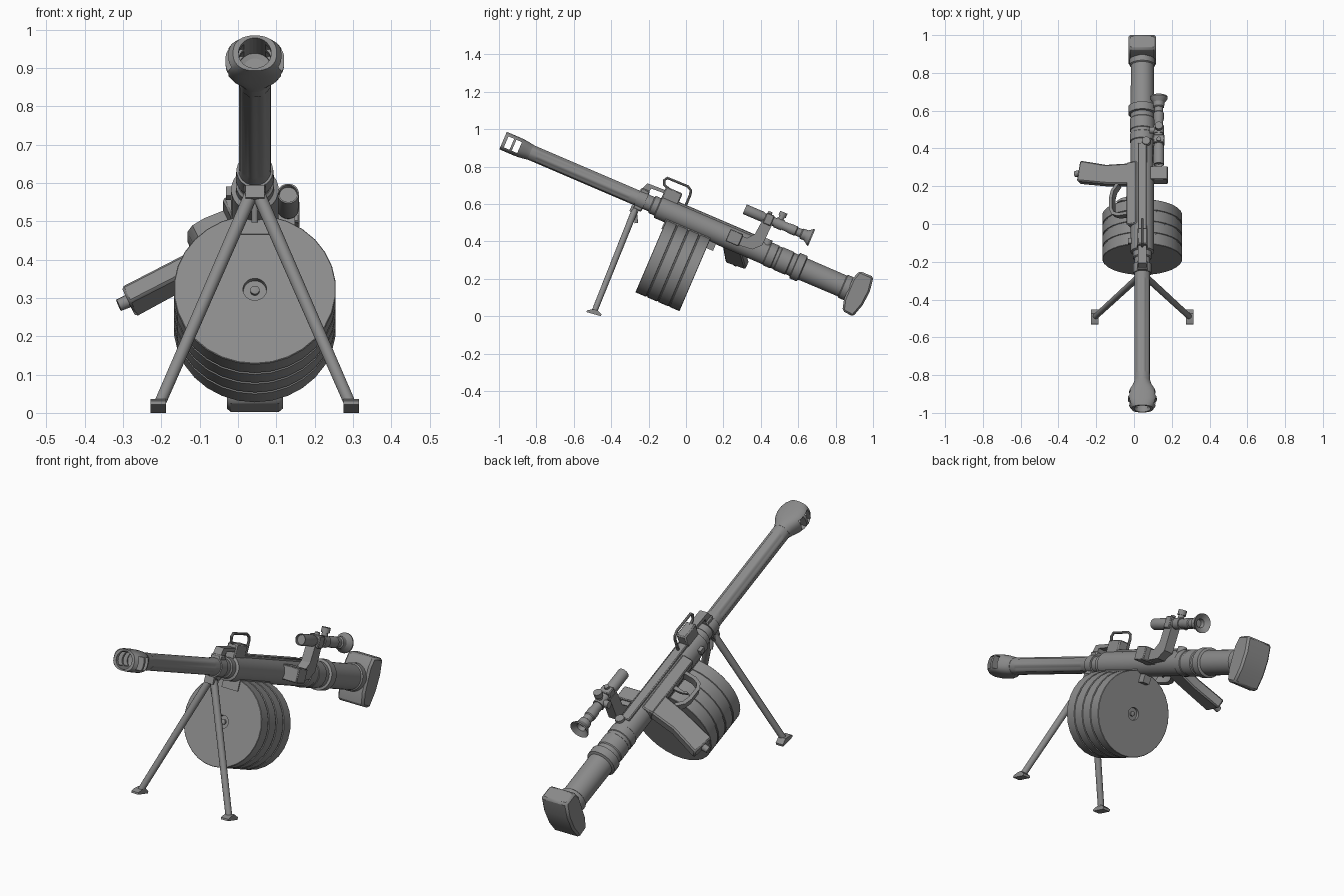
import bpy, bmesh
from math import sin, cos, pi, radians, copysign
from mathutils import Matrix, Vector

if "Cube" in bpy.data.objects:
    bpy.data.objects.remove(bpy.data.objects["Cube"])

# Gun frame: local y runs from muzzle to butt, z is up from the bore line
GUN = Matrix.Translation((0.044, 0, 0.52)) @ Matrix.Rotation(radians(-23.2), 4, 'X')
# Grip frame: the gun frame rolled so that -z points out along the grip
GRIP = GUN @ Matrix.Translation((0, 0, 0.04)) @ Matrix.Rotation(radians(66.4), 4, 'Y')
WORLD = Matrix.Identity(4)
STEEL = bpy.data.materials.new("dark_steel")
STEEL.diffuse_color = (0.26, 0.26, 0.26, 1)
STEEL.use_nodes = True
STEEL.node_tree.nodes["Principled BSDF"].inputs["Base Color"].default_value = STEEL.diffuse_color


def loft(name, rings, frame=GUN):
    """Skin a list of equal point rings and cap both ends."""
    bm = bmesh.new()
    vs = [[bm.verts.new(frame @ Vector(p)) for p in ring] for ring in rings]
    n = len(vs[0])
    for a, b in zip(vs, vs[1:]):
        for i in range(n):
            j = (i + 1) % n
            bm.faces.new((a[i], a[j], b[j], b[i]))
    bm.faces.new(vs[0][::-1])
    bm.faces.new(vs[-1])
    bmesh.ops.recalc_face_normals(bm, faces=bm.faces)
    me = bpy.data.meshes.new(name)
    bm.to_mesh(me)
    bm.free()
    me.materials.append(STEEL)
    ob = bpy.data.objects.new(name, me)
    bpy.context.collection.objects.link(ob)
    return ob


def oval(u, rx, rz, n, x=0, z=0, power=1):
    """Ring of points; a power below 1 squares off the oval."""
    ang = [2 * pi * (i + .5) / n for i in range(n)]
    f = lambda t: copysign(abs(t) ** power, t)
    return [(x + rx * f(cos(a)), u, z + rz * f(sin(a))) for a in ang]


def lathe(name, profile, x=0, z=0, n=28, frame=GUN):
    """Turn (position, radius) pairs about the long axis."""
    return loft(name, [oval(u, r, r, n, x, z) for u, r in profile], frame)


def prism(name, pts, x0, x1, frame=GUN, bevel=0):
    """Extrude a side profile of (y, z) points across x."""
    ob = loft(name, [[(x, u, v) for u, v in pts] for x in (x0, x1)], frame)
    if bevel:
        m = ob.modifiers.new("bevel", 'BEVEL')
        m.width, m.segments = bevel, 1
    return ob


def box(name, x0, x1, u0, u1, v0, v1, frame=GUN, bevel=0):
    return prism(name, [(u0, v0), (u1, v0), (u1, v1), (u0, v1)], x0, x1, frame, bevel)


def rod(name, a, b, r0, r1, n=14, frame=GUN):
    """Straight tapered rod between two points."""
    a, b = Vector(a), Vector(b)
    f = Matrix.Translation(a) @ (b - a).to_track_quat('Y', 'Z').to_matrix().to_4x4()
    return lathe(name, [(0, r0), ((b - a).length, r1)], n=n, frame=frame @ f)


def wire(name, pts, r, frame):
    """Bent round wire along a path."""
    cu = bpy.data.curves.new(name, 'CURVE')
    cu.dimensions, cu.bevel_depth, cu.bevel_resolution = '3D', r, 2
    cu.use_fill_caps = True
    sp = cu.splines.new('POLY')
    sp.points.add(len(pts) - 1)
    for p, (u, v) in zip(sp.points, pts):
        p.co = (*(frame @ Vector((0, u, v))), 1)
    tmp = bpy.data.objects.new(name + "_path", cu)
    me = bpy.data.meshes.new_from_object(tmp)
    bpy.data.objects.remove(tmp)
    me.materials.clear()
    me.materials.append(STEEL)
    ob = bpy.data.objects.new(name, me)
    bpy.context.collection.objects.link(ob)


# Fluted barrel
def barrel_ring(u, depth):
    ring = []
    for i in range(32):
        r = 0.042 - (depth if i % 4 in (0, 1) else 0)
        a = 2 * pi * (i + .5) / 32
        ring.append((r * cos(a), u, r * sin(a)))
    return ring


loft("barrel", [barrel_ring(u, d) for u, d in
                ((-.95, 0), (-.87, 0), (-.86, .004), (-.33, .004), (-.32, 0), (-.15, 0))])

# Muzzle brake, hollowed out, with two windows through the sides
brake = loft("muzzle_brake", [oval(u, rx, rz, 40, power=p) for u, rx, rz, p in
                              ((-.905, .043, .043, 1), (-.925, .049, .046, .9), (-.955, .066, .05, .75),
                               (-.985, .076, .051, .7), (-1.02, .077, .051, .7), (-1.045, .07, .051, .75),
                               (-1.064, .057, .05, .85))])
cutters = [lathe("bore_cutter", [(-1.1, .043), (-.962, .043), (-.958, .03)]),
           box("window_cutter_1", -.1, .1, -1.046, -1.013, -.032, .032),
           box("window_cutter_2", -.1, .1, -1.0, -.968, -.032, .032)]
for c in cutters:
    m = brake.modifiers.new("cut", 'BOOLEAN')
    m.operation, m.object, m.solver = 'DIFFERENCE', c, 'EXACT'
    c.hide_render = True
    c.hide_set(True)

# Receiver tube with its collars and rings
lathe("receiver_tube", [(-.2, .044), (-.195, .05), (-.165, .05), (-.16, .062), (.47, .062), (.473, .066),
                        (.515, .066), (.518, .063), (.535, .063), (.538, .066), (.6, .066), (.605, .062),
                        (.63, .062), (.633, .074), (.675, .074), (.68, .062), (.91, .061), (.915, .067),
                        (.97, .067)], n=32)
box("top_rail", -.024, .024, -.15, .44, .03, .069, bevel=.004)
rod("rail_end_knob", (.02, .45, .04), (.02, .45, .075), .025, .022)
box("magazine_well", -.045, .045, -.1, .16, -.1, -.01)
box("magazine_catch", -.02, .02, .15, .2, -.1, -.04)
box("ejector_block", -.075, -.03, -.12, -.09, .0, .025)

# Butt pad
prism("butt_pad", [(.962, -.122), (1.026, -.128), (1.05, -.05), (1.056, .03), (1.044, .11), (.963, .11),
                   (.945, .06), (.945, -.06)], -.073, .073, bevel=.01)

# Drum magazine with raised bands and a recessed hub at each end
R = .212
drum = [(-.08, .008), (-.08, .03), (-.094, .031), (-.094, R - .002), (-.092, R)]
for g in (-.03, .035, .1):
    drum += [(g - .005, R), (g - .003, R - .004), (g + .003, R - .004), (g + .005, R)]
drum += [(.16, R), (.162, R - .002), (.162, .031), (.148, .03), (.148, .008)]
lathe("drum_magazine", drum, z=-.255, n=30)
lathe("drum_spindle", [(-.092, .006), (-.09, .012), (.158, .012), (.16, .006)], z=-.255, n=12)

# Gas block, front strap and bipod hinge
box("gas_block", -.028, .028, -.285, -.235, -.06, .06, bevel=.006)
lathe("gas_block_collar", [(-.285, .048), (-.235, .05)], n=24)
prism("front_strap", [(-.285, .04), (-.265, .094), (-.165, .098), (-.165, .08), (-.235, .076), (-.24, .04)],
      -.022, .022)
box("bipod_hinge", -.025, .025, -.295, -.25, -.08, -.045)
rod("hinge_pin", (0, -.265, -.07), (0, -.235, -.125), .009, .009)

# Bipod legs and feet
for side, s in (("left", -1), ("right", 1)):
    rod(side + "_leg", (.044 + s * .01, -.272, .57), (.044 + s * .248, -.49, .025), .018, .0155, frame=WORLD)
    x = .044 + s * .252
    prism(side + "_foot", [(-.532, .022), (-.455, 0), (-.452, .011), (-.475, .034), (-.505, .036), (-.53, .031)],
          x - .02, x + .02, WORLD)

# Carry handle and its base
box("handle_base", -.027, .027, -.165, -.07, .04, .118, bevel=.006)
wire("carry_handle", [(-.15, .112), (-.18, .122), (-.188, .145), (-.178, .162), (-.06, .164), (-.038, .152),
                      (-.03, .13), (-.03, .05)], .007, GUN)

# Grip, trigger housing, trigger and strap-shaped guard
box("trigger_housing", -.03, .03, -.02, .34, -.08, -.02, GRIP, .006)
prism("grip", [(.215, -.06), (.335, -.06), (.35, -.2), (.4, -.35), (.285, -.37), (.24, -.2)],
      -.026, .026, GRIP, .007)
rod("grip_cap", (0, .335, -.35), (0, .338, -.388), .018, .016, frame=GRIP)
outer = [(.045, -.07), (.045, -.135), (.06, -.168), (.09, -.182), (.16, -.182), (.2, -.172), (.24, -.14)]
inner = [(.225, -.13), (.192, -.156), (.155, -.165), (.095, -.165), (.073, -.155), (.062, -.13), (.062, -.07)]
prism("trigger_guard", outer + inner, -.022, .022, GRIP)
prism("trigger", [(.13, -.07), (.155, -.07), (.15, -.12), (.135, -.15), (.128, -.145), (.136, -.12)],
      -.006, .006, GRIP)

# Scope mount and arm
SX, SZ = .087, .172
box("mount_block", .04, .135, .24, .315, -.025, .045, bevel=.004)
prism("scope_arm", [(.25, -.025), (.39, -.01), (.43, .03), (.436, .17), (.38, .17), (.37, .07), (.34, .035),
                    (.25, .035)], .055, .105)

# Scope with eyecup, rings and turrets
lathe("scope", [(.28, .023), (.268, .024), (.268, .028), (.37, .028), (.38, .024), (.52, .024),
                (.53, .027), (.565, .027), (.57, .023), (.595, .023), (.6, .029), (.625, .03), (.65, .048),
                (.657, .048), (.64, .022), (.62, .018)], SX, SZ, 24)
box("scope_clamp", SX - .03, SX + .03, .385, .43, SZ - .03, SZ + .03, bevel=.004)
lathe("scope_ring", [(.445, .029), (.49, .029)], SX, SZ, 20)
rod("top_turret", (SX, .467, SZ), (SX, .467, SZ + .05), .015, .015)
rod("top_turret_cap", (SX, .467, SZ + .042), (SX, .467, SZ + .067), .021, .021)
rod("side_turret", (SX, .467, SZ), (SX - .048, .467, SZ), .018, .018)
rod("clamp_screw", (SX, .4, SZ + .02), (SX, .4, SZ + .042), .012, .012)

# Smooth the round parts, keep the edges sharp
for o in bpy.context.collection.objects:
    if o.type == 'MESH' and not o.hide_render:
        o.select_set(True)
        bpy.context.view_layer.objects.active = o
bpy.ops.object.shade_smooth_by_angle(angle=radians(30))
